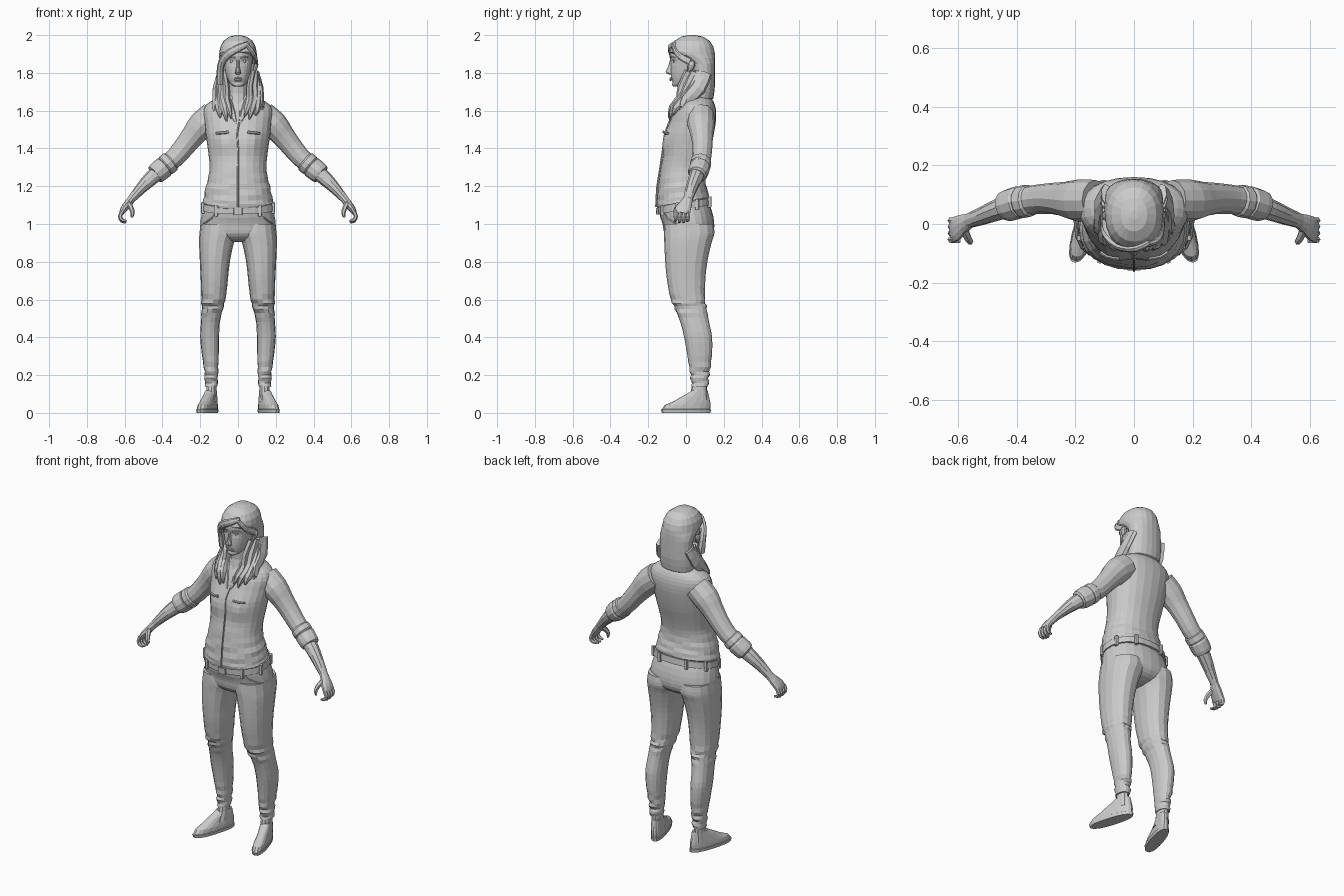
import bpy, bmesh, math
from mathutils import Vector

TAU = 2 * math.pi


def gauss(d, w):
    return math.exp(-(d / w) ** 2)


def spline(rows, k):
    """Catmull-Rom interpolation of number tuples, k steps per span."""
    out = []
    for i in range(len(rows) - 1):
        a, b, c, d = rows[max(i - 1, 0)], rows[i], rows[i + 1], rows[min(i + 2, len(rows) - 1)]
        for s in range(k):
            t = s / k
            out.append(tuple(q + .5 * t * (r - p + t * (2 * p - 5 * q + 4 * r - w + t * (3 * (q - r) + w - p)))
                             for p, q, r, w in zip(a, b, c, d)))
    return out + [rows[-1]]


def power(v, p):
    return math.copysign(abs(v) ** (2 / p), v)


def skin(name, rings, mirror=False, warp=None):
    """Bridge a list of rings into a closed, flat-shaded object."""
    bm = bmesh.new()
    loops = [[bm.verts.new(warp(v) if warp else v) for v in ring] for ring in rings]
    n = len(loops[0])
    for a, b in zip(loops, loops[1:]):
        for i in range(n):
            j = (i + 1) % n
            bm.faces.new((a[i], a[j], b[j], b[i]))
    bm.faces.new(loops[0])
    bm.faces.new(loops[-1])
    bmesh.ops.recalc_face_normals(bm, faces=bm.faces)
    me = bpy.data.meshes.new(name)
    bm.to_mesh(me)
    bm.free()
    ob = bpy.data.objects.new(name, me)
    bpy.context.collection.objects.link(ob)
    if mirror:
        ob.modifiers.new("mirror", 'MIRROR').use_mirror_merge = False
    return ob


def loft(name, rows, n=20, p=2.2, k=1, mirror=False, warp=None):
    """Horizontal sections given as (z, x0, x1, y0, y1)."""
    rings = []
    for z, x0, x1, y0, y1 in spline(rows, k):
        rings.append([Vector(((x0 + x1) / 2 + (x1 - x0) / 2 * power(math.sin(TAU * i / n), p),
                              (y0 + y1) / 2 - (y1 - y0) / 2 * power(math.cos(TAU * i / n), p), z))
                      for i in range(n)])
    return skin(name, rings, mirror, warp)


def sym(rows):
    return [(z, -w, w, a, b) for z, w, a, b in rows]


def tube(name, rows, n=8, k=2, mirror=False, warp=None):
    """Sweep along a path given as (x, y, z, thickness, width along y)."""
    rows = spline(rows, k)
    pts = [Vector(r[:3]) for r in rows]
    rings = []
    for i, r in enumerate(rows):
        t = (pts[min(i + 1, len(pts) - 1)] - pts[max(i - 1, 0)]).normalized()
        v = Vector((0, 1, 0))
        v = (v - t * v.dot(t)).normalized()
        u = t.cross(v)
        rings.append([pts[i] + u * r[3] * math.cos(TAU * j / n) + v * r[4] * math.sin(TAU * j / n)
                      for j in range(n)])
    return skin(name, rings, mirror, warp)


def tilt(v):
    # waistline rises toward the back
    v.z += .18 * v.y * max(0, min(1, (v.z - 1.0) / .06)) * max(0, min(1, (1.3 - v.z) / .15))
    return v


def jacket_shape(v):
    fold = .004 * math.sin(v.z * 150 + v.x * 22) * gauss(v.z - 1.18, .07)
    v.x *= 1 + fold * 5
    v.y *= 1 + fold * 5
    if v.y < 0:
        v.y -= .016 * gauss(abs(v.x) - .075, .045) * gauss(v.z - 1.43, .06)
    return tilt(v)


def trouser_shape(v):
    f = gauss(v.z - .57, .05) + gauss(v.z - .2, .06)
    v.y += .006 * f * math.sin(v.z * 140 + v.x * 30)
    v.x += .003 * f * math.sin(v.z * 110)
    return v


def face_shape(v):
    if v.y < -.02:
        v.y += .009 * gauss(abs(v.x) - .034, .018) * gauss(v.z - 1.862, .014)
        v.y += .006 * gauss(v.x, .03) * gauss(v.z - 1.752, .007)
    return v


# Jacket body
loft("jacket", sym([(1.105, .178, -.148, .115), (1.12, .186, -.155, .122), (1.15, .180, -.155, .116),
                    (1.20, .170, -.15, .105), (1.25, .157, -.143, .1), (1.30, .150, -.135, .104),
                    (1.36, .155, -.122, .118), (1.42, .163, -.118, .135), (1.48, .172, -.11, .148),
                    (1.54, .178, -.088, .158), (1.59, .185, -.068, .16), (1.63, .17, -.047, .153),
                    (1.66, .125, -.032, .138), (1.685, .075, -.02, .112), (1.705, .05, -.01, .08)]),
     n=24, k=2, warp=jacket_shape)
# Front zip, lapels and chest pockets
tube("zip", [(.012, -.062, 1.60, .004, .006), (.01, -.083, 1.55, .004, .006), (-.004, -.111, 1.48, .004, .006),
             (0, -.12, 1.41, .004, .006), (0, -.136, 1.30, .004, .006), (0, -.153, 1.19, .004, .006),
             (0, -.158, 1.09, .004, .006)], n=6)
tube("lapel", [(.01, -.09, 1.53, .004, .004), (.03, -.068, 1.59, .016, .007), (.05, -.035, 1.65, .018, .01),
               (.055, .03, 1.69, .008, .015), (.03, .09, 1.705, .008, .012), (0, .1, 1.705, .008, .012)], mirror=True)
tube("pocket_flap", [(.05, -.119, 1.487, .008, .006), (.09, -.112, 1.483, .008, .006),
                     (.115, -.095, 1.48, .006, .006)], n=6, mirror=True)

# Sleeves, rolled cuffs and forearms
tube("sleeve", [(.13, .08, 1.575, .075, .07), (.19, .08, 1.525, .074, .072), (.235, .084, 1.472, .063, .06),
                (.28, .087, 1.415, .056, .053), (.33, .084, 1.355, .052, .05), (.375, .078, 1.315, .048, .048)],
     n=12, mirror=True)
tube("rolled_cuff", [(.352, .08, 1.335, .048, .048), (.358, .079, 1.33, .057, .055), (.38, .076, 1.311, .058, .056),
                     (.386, .075, 1.306, .053, .051), (.392, .074, 1.301, .058, .056), (.425, .064, 1.274, .056, .055),
                     (.44, .06, 1.262, .052, .05), (.442, .059, 1.26, .04, .04)], n=12, k=1, mirror=True)
tube("forearm", [(.41, .067, 1.285, .042, .042), (.46, .05, 1.242, .039, .037), (.515, .028, 1.187, .03, .031),
                 (.565, .01, 1.13, .021, .025)], n=10, mirror=True)

# Hands
tube("palm", [(.555, .013, 1.142, .02, .024), (.583, .0, 1.107, .021, .034), (.606, -.016, 1.077, .018, .043),
              (.618, -.02, 1.055, .012, .042)], n=10, mirror=True)
for i, y in enumerate((-.053, -.031, -.009, .012)):
    d = .006 * (i in (1, 2))
    tube("finger", [(.612, y, 1.068, .011, .011), (.624, y, 1.042, .011, .011), (.614, y - .003, 1.022 - d, .01, .01),
                    (.592, y - .006, 1.016 - d, .006, .006)], n=6, mirror=True)
tube("thumb", [(.58, -.015, 1.112, .015, .016), (.566, -.047, 1.086, .013, .014), (.558, -.06, 1.058, .011, .011),
               (.563, -.062, 1.035, .006, .006)], n=6, mirror=True)

# Trousers
loft("trouser_hips", sym([(1.125, .175, -.14, .112), (1.08, .186, -.14, .125), (1.03, .196, -.13, .144),
                          (.99, .2, -.122, .15), (.95, .19, -.115, .142), (.92, .12, -.09, .11), (.905, .04, -.05, .06)]),
     n=24, k=2, warp=tilt)
loft("trouser_leg", [(1.0, .005, .198, -.115, .145), (.95, .002, .204, -.117, .15), (.90, .022, .206, -.115, .135),
                     (.80, .043, .202, -.11, .113), (.70, .054, .197, -.1, .102), (.60, .066, .194, -.08, .102),
                     (.55, .08, .193, -.058, .11), (.48, .096, .196, -.03, .122), (.40, .1, .2, -.01, .138),
                     (.30, .102, .19, .008, .137), (.22, .105, .178, .02, .125), (.17, .107, .176, .027, .12),
                     (.14, .11, .176, .03, .118)],
     n=16, k=3, p=2.3, mirror=True, warp=trouser_shape)
tube("front_pocket", [(.11, -.112, 1.07, .004, .006), (.14, -.096, 1.03, .004, .006), (.185, -.05, 1.0, .004, .006)],
     n=6, mirror=True)

# Belt, loops and buckle
loft("belt", sym([(1.078, .180, -.138, .126), (1.078, .193, -.148, .136), (1.115, .19, -.15, .132),
                  (1.115, .178, -.14, .12)]), n=28, warp=tilt)
for a in (35, 75, 115, 155):
    s, c = math.sin(math.radians(a)), math.cos(math.radians(a))
    x, y = .192 * power(s, 2.2), -.006 - .143 * power(c, 2.2)
    loft("belt_loop", [(1.065, x - .009, x + .009, y - .009, y + .009),
                       (1.122, x - .009, x + .009, y - .009, y + .009)], n=8, p=5, mirror=True, warp=tilt)
loft("belt_buckle", [(1.076, -.025, .025, -.157, -.14), (1.112, -.025, .025, -.159, -.14)], n=8, p=6, warp=tilt)


# Ankles and turned-out shoes
def toe_out(v):
    v.x -= .29 * (v.y - .08)
    return v


loft("ankle", [(.16, .115, .168, .034, .112), (.11, .115, .168, .025, .112), (.06, .112, .172, 0, .115)],
     n=12, mirror=True)
loft("shoe", [(0, .1, .178, -.128, .13), (.018, .098, .18, -.132, .132), (.02, .102, .177, -.127, .128),
              (.042, .103, .176, -.112, .13), (.06, .106, .174, -.068, .128), (.085, .109, .171, -.025, .122),
              (.105, .112, .168, .012, .118), (.118, .113, .167, .03, .115)], n=18, p=2.4, mirror=True, warp=toe_out)

# Neck and head
loft("neck", sym([(1.56, .03, -.08, .02), (1.63, .05, -.046, .08), (1.69, .05, -.032, .08), (1.78, .053, -.035, .08)]), n=12)
loft("head", sym([(1.727, .015, -.066, -.04), (1.737, .034, -.073, .0), (1.76, .052, -.077, .05),
                  (1.80, .066, -.081, .09), (1.85, .075, -.081, .11), (1.90, .078, -.087, .12),
                  (1.94, .07, -.073, .11), (1.97, .04, -.03, .08)]), n=28, k=4, warp=face_shape)
loft("nose", sym([(1.872, .007, -.084, -.07), (1.835, .009, -.094, -.07), (1.806, .015, -.108, -.07),
                  (1.798, .017, -.102, -.07), (1.792, .011, -.09, -.07)]), n=10)
for z, r in ((1.772, .0045), (1.764, .0055)):
    tube("lip", [(-.024, -.073, 1.768, .002, .002), (-.008, -.081, z, r, r + .001), (.008, -.081, z, r, r + .001),
                 (.024, -.073, 1.768, .002, .002)], n=6)
tube("brow", [(.013, -.083, 1.88, .003, .004), (.035, -.077, 1.886, .004, .004), (.056, -.059, 1.88, .002, .003)],
     n=6, mirror=True)
loft("eye", [(1.851, .029, .037, -.066, -.055), (1.857, .021, .045, -.07, -.05), (1.865, .021, .045, -.07, -.05),
             (1.871, .029, .037, -.066, -.055)], n=10, mirror=True)
tube("ear", [(.08, .015, 1.80, .008, .008), (.09, .022, 1.82, .01, .014), (.097, .03, 1.845, .011, .02),
             (.095, .033, 1.862, .005, .01)], mirror=True)

# Hair: crown and back
loft("hair", sym([(2.0, .012, .015, .045), (1.992, .045, -.025, .09), (1.97, .076, -.06, .125),
                  (1.94, .093, -.08, .144), (1.91, .099, -.09, .152), (1.895, .1, -.072, .153), (1.88, .1, -.03, .154),
                  (1.85, .099, .02, .154), (1.80, .098, .03, .154), (1.74, .101, .02, .154),
                  (1.70, .103, .01, .15), (1.665, .1, .0, .145), (1.655, .085, .02, .13)]), n=20)
# Swept fringe over the forehead
tube("fringe", [(.055, -.062, 1.955, .012, .01), (.01, -.084, 1.935, .02, .012), (-.045, -.079, 1.905, .022, .012),
                (-.082, -.048, 1.865, .02, .015), (-.095, -.02, 1.81, .018, .022), (-.095, -.005, 1.74, .018, .03)])
tube("fringe_short", [(.04, -.07, 1.955, .01, .01), (.07, -.06, 1.92, .014, .012), (.09, -.03, 1.885, .012, .018),
                      (.097, .02, 1.86, .008, .02)])
# Long locks falling over the shoulders
for s in (-1, 1):
    for x0, y0, x1, x2, y2, z2, w in ((.088, .06, .085, .06, -.085, 1.555, .022),
                                      (.092, .085, .102, .095, -.07, 1.575, .022),
                                      (.092, .1, .115, .128, -.035, 1.61, .02),
                                      (.075, .03, .062, .035, -.09, 1.57, .018)):
        d = .012 * (s < 0)
        tube("lock", [(s * x0, y0, 1.80, w, .04), (s * x1, y0 - .035, 1.72, w, .042),
                      (s * x1, y0 * .4 - .035, 1.66, w * 1.1, .034),
                      (s * (x1 + x2) / 2, y2 + .018, 1.612, w, .022), (s * x2, y2, z2 - d, .004, .004)], n=7, k=2)
